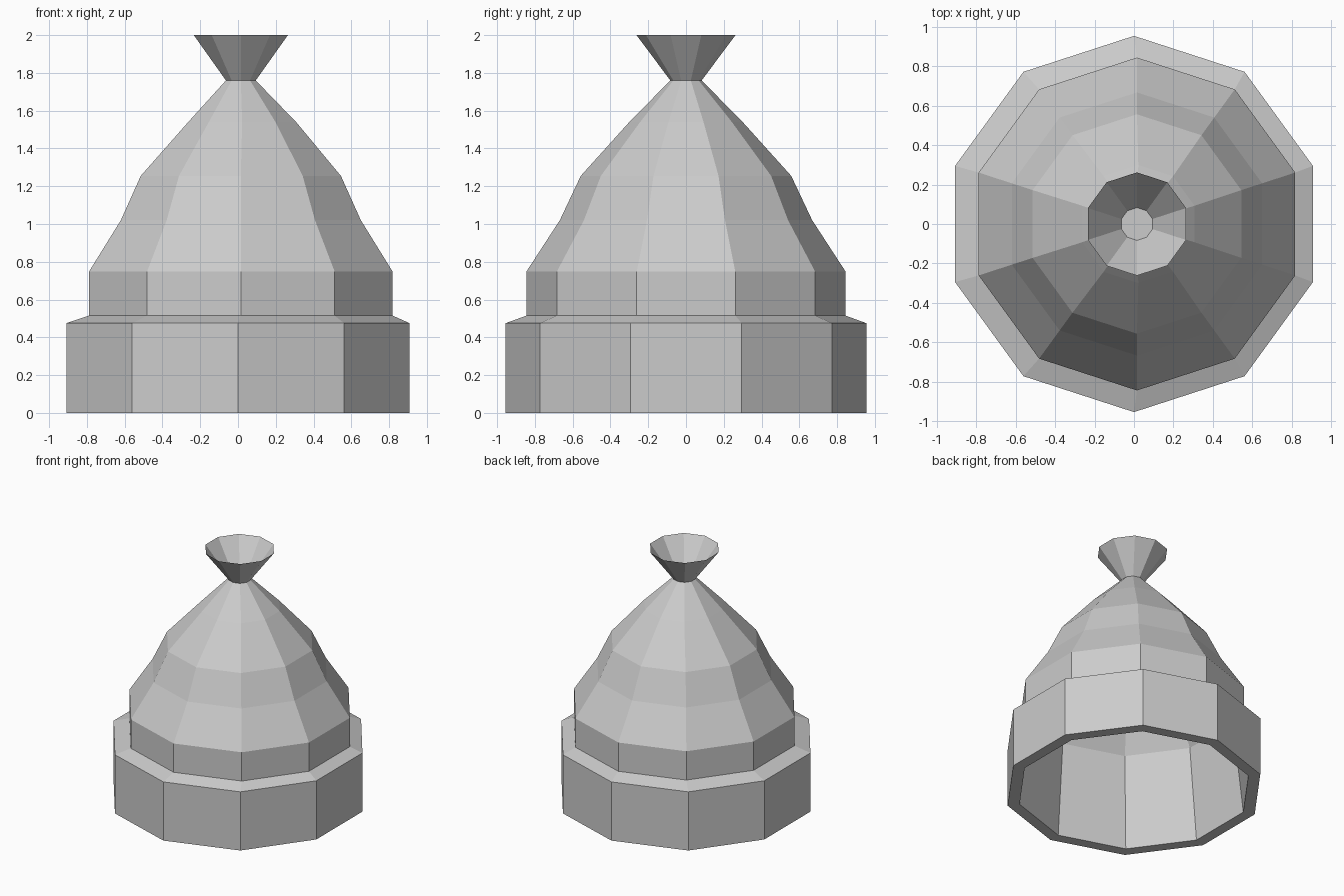
import bpy, bmesh
from math import sin, cos, radians

if "Cube" in bpy.data.objects:
    bpy.data.objects.remove(bpy.data.objects["Cube"])

SIDES = 10


def lathe(name, profile, closed=False, cap_first=False, cap_last=False):
    """Ten-sided flat-faced shell from (radius, height, x shift) rings."""
    bm = bmesh.new()
    rings = [[bm.verts.new((dx + r * cos(radians(18 + 36 * k)),
                            r * sin(radians(18 + 36 * k)), z))
              for k in range(SIDES)] for r, z, dx in profile]
    pairs = list(zip(rings, rings[1:]))
    if closed:
        pairs.append((rings[-1], rings[0]))
    for a, b in pairs:
        for k in range(SIDES):
            n = (k + 1) % SIDES
            bm.faces.new((a[k], a[n], b[n], b[k]))
    if cap_first:
        bm.faces.new(rings[0][::-1])
    if cap_last:
        bm.faces.new(rings[-1])
    bmesh.ops.recalc_face_normals(bm, faces=bm.faces)
    mesh = bpy.data.meshes.new(name)
    bm.to_mesh(mesh)
    bm.free()
    obj = bpy.data.objects.new(name, mesh)
    bpy.context.collection.objects.link(obj)
    return obj


# Hat body: lining, folded brim and crown in one closed profile
lathe("hat_body", [
    (0.06, 1.71, 0.015), (0.26, 1.53, 0.02), (0.515, 1.24, 0.015),
    (0.625, 1.01, 0.015), (0.795, 0.74, 0.015), (0.865, 0.0, 0.0),
    (0.955, 0.0, 0.0), (0.955, 0.475, 0.0), (0.845, 0.515, 0.015),
    (0.845, 0.748, 0.015), (0.668, 1.02, 0.015), (0.557, 1.255, 0.015),
    (0.30, 1.54, 0.022), (0.083, 1.76, 0.015),
], cap_first=True, cap_last=True)

# Gathered top: open flared tuft above the tied neck
lathe("flared_tuft", [(0.083, 1.76, 0.015), (0.262, 2.0, 0.015)])
